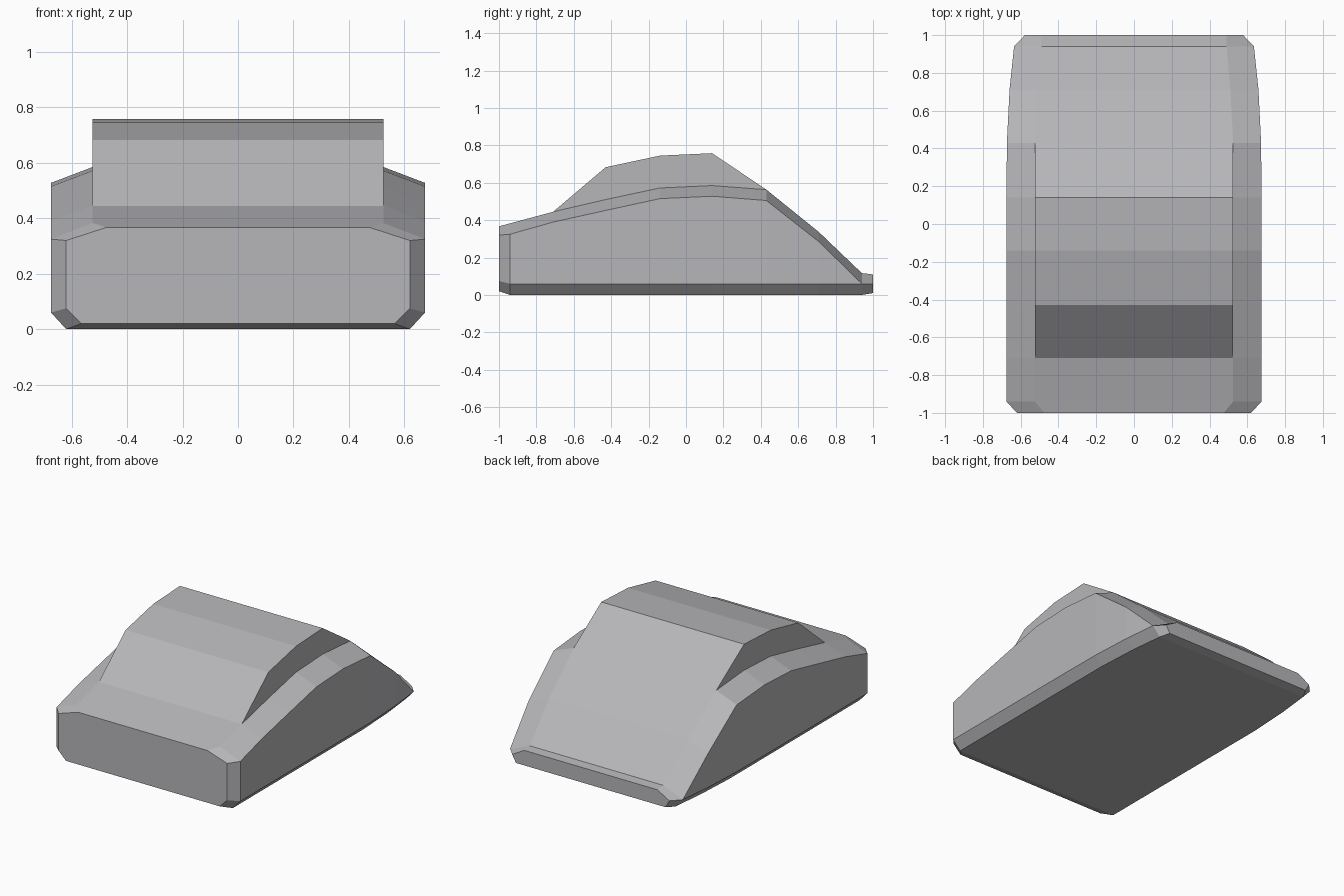
import bpy
import bmesh

# Stations along the shell, front to back:
# y, bottom half width, bottom z, side half width, side low z, side high z,
# shoulder half width, shoulder z, roof z
STATIONS = [
    (-1.00, 0.565, 0.02, 0.62, 0.075, 0.32, 0.475, 0.367, 0.367),
    (-0.94, 0.62, 0.0, 0.675, 0.06, 0.325, 0.525, 0.383, 0.383),
    (-0.71, 0.62, 0.0, 0.675, 0.06, 0.39, 0.525, 0.445, 0.445),
    (-0.43, 0.62, 0.0, 0.675, 0.06, 0.452, 0.525, 0.51, 0.683),
    (-0.14, 0.62, 0.0, 0.675, 0.06, 0.515, 0.525, 0.572, 0.745),
    (0.14, 0.62, 0.0, 0.675, 0.06, 0.528, 0.525, 0.585, 0.758),
    (0.43, 0.62, 0.0, 0.673, 0.06, 0.505, 0.525, 0.563, 0.563),
    (0.71, 0.605, 0.0, 0.659, 0.06, 0.285, 0.51, 0.337, 0.337),
    (0.94, 0.58, 0.0, 0.635, 0.06, 0.06, 0.49, 0.117, 0.117),
    (1.00, 0.55, 0.01, 0.578, 0.06, 0.06, 0.49, 0.11, 0.11),
]


def section(bm, s):
    """Closed cross-section ring, mirrored about x = 0."""
    y, wb, zb, ws, z_low, z_high, wt, zt, roof = s
    half = [(wb, zb), (ws, z_low), (ws, z_high), (wt, zt), (wt, roof)]
    ring = half + [(-x, z) for x, z in reversed(half)]
    return [bm.verts.new((x, y, z)) for x, z in ring]


# Car body shell with raised cabin, lofted through the sections
bm = bmesh.new()
rings = [section(bm, s) for s in STATIONS]
for a, b in zip(rings, rings[1:]):
    n = len(a)
    for i in range(n):
        j = (i + 1) % n
        bm.faces.new((a[i], a[j], b[j], b[i]))

# Front and rear end caps
bm.faces.new(rings[0])
bm.faces.new(rings[-1])

# Collapse the stations where cabin wall or side wall has no height
bmesh.ops.remove_doubles(bm, verts=bm.verts, dist=0.0005)
bmesh.ops.recalc_face_normals(bm, faces=bm.faces)

mesh = bpy.data.meshes.new("car_body")
bm.to_mesh(mesh)
bm.free()
body = bpy.data.objects.new("car_body", mesh)
bpy.context.collection.objects.link(body)

# Dark grey paint
paint = bpy.data.materials.new("dark_grey_paint")
paint.diffuse_color = (0.47, 0.465, 0.485, 1.0)
mesh.materials.append(paint)
